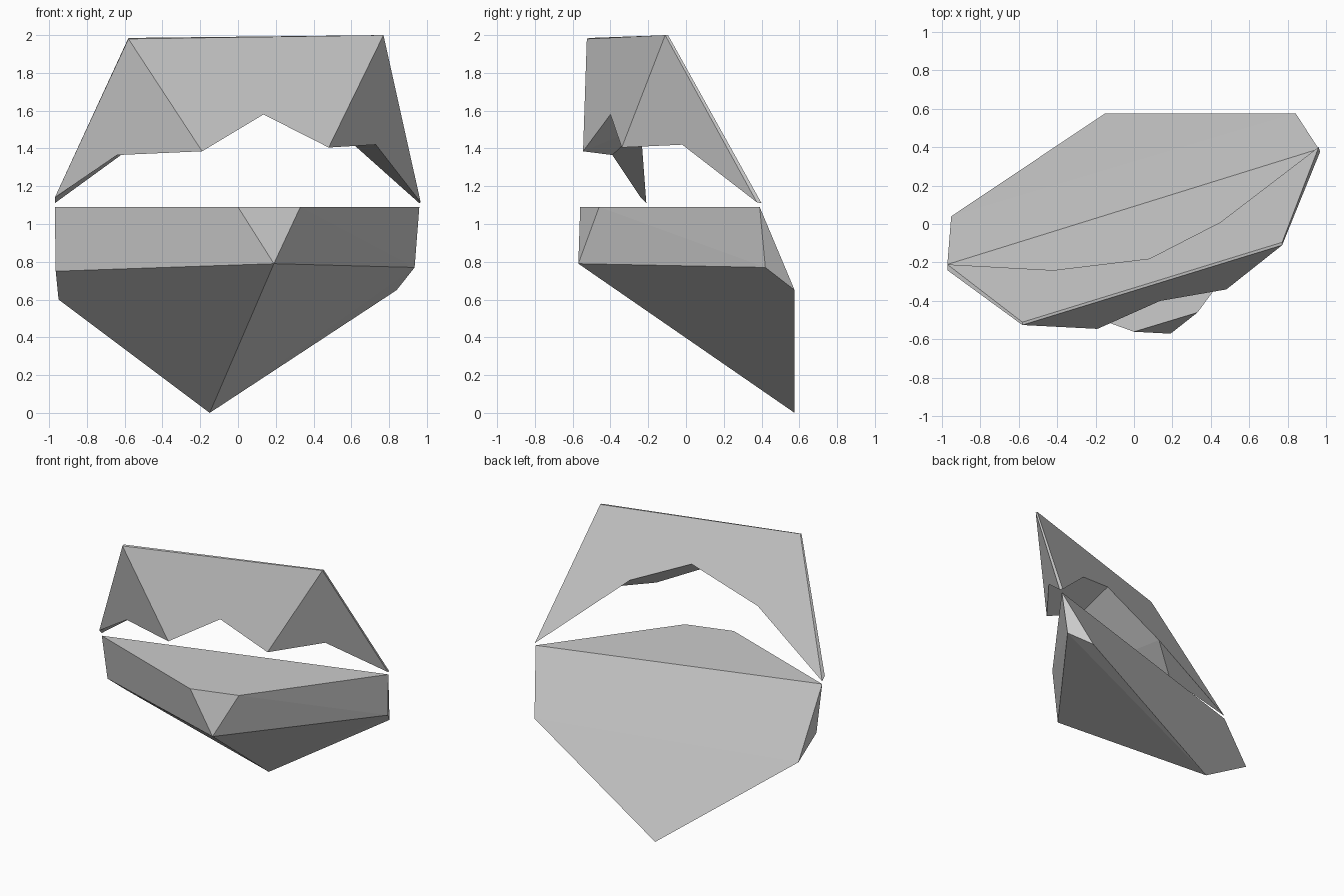
import bpy
import bmesh

start_cube = bpy.data.objects.get("Cube")
if start_cube:
    bpy.data.objects.remove(start_cube, do_unlink=True)

# One plain grey for the whole stone
stone = bpy.data.materials.new("stone_grey")
stone.use_nodes = True
stone.diffuse_color = (0.6, 0.6, 0.6, 1)
stone.node_tree.nodes["Principled BSDF"].inputs["Base Color"].default_value = (0.6, 0.6, 0.6, 1)


def finish(name, bm):
    """Tidy the mesh, then link it as a flat shaded object."""
    bmesh.ops.recalc_face_normals(bm, faces=bm.faces[:])
    mesh = bpy.data.meshes.new(name)
    bm.to_mesh(mesh)
    bm.free()
    mesh.materials.append(stone)
    obj = bpy.data.objects.new(name, mesh)
    bpy.context.collection.objects.link(obj)
    return obj


def hull_part(name, corners):
    """Convex faceted block, with coplanar triangles merged."""
    bm = bmesh.new()
    for corner in corners:
        bm.verts.new(corner)
    bmesh.ops.convex_hull(bm, input=bm.verts[:])
    bmesh.ops.dissolve_limit(bm, angle_limit=0.02, verts=bm.verts[:], edges=bm.edges[:])
    return finish(name, bm)


def faceted_part(name, corners, facets):
    """Block made from named corners; each facet lists its corner names."""
    bm = bmesh.new()
    verts = {key: bm.verts.new(co) for key, co in corners.items()}
    for facet in facets:
        bm.faces.new([verts[key] for key in facet.split()])
    return finish(name, bm)


# Lower block: flat top, slanted back, pointed foot
hull_part("lower_shard", [
    (-0.97, -0.21, 1.09), (0, -0.56, 1.09), (0.33, -0.46, 1.09), (0.96, 0.39, 1.09),
    (0.19, -0.57, 0.79), (-0.965, -0.15, 0.75), (-0.95, 0.04, 0.6),
    (-0.15, 0.575, 0), (0.84, 0.575, 0.65), (0.935, 0.42, 0.77),
])

# Upper block: arched shell with a jagged lower rim
upper_corners = {
    # front rim, from one tip to the other
    "tip_a": (-0.97, -0.24, 1.14),
    "rim_a": (-0.64, -0.39, 1.365),
    "fang_a": (-0.19, -0.545, 1.385),
    "notch": (0.135, -0.4, 1.58),
    "fang_b": (0.48, -0.34, 1.405),
    "rim_b": (0.73, -0.02, 1.42),
    "tip_b": (0.967, 0.375, 1.115),
    # crown
    "crown_a": (-0.58, -0.525, 1.98),
    "crown_b": (0.77, -0.11, 2),
    # slanted back plane
    "back_tip_a": (-0.97, -0.21, 1.11),
    "arch_a": (-0.42, -0.24, 1.51),
    "arch_top": (0.08, -0.18, 1.71),
    "arch_b": (0.45, 0.01, 1.565),
    "back_tip_b": (0.96, 0.4, 1.11),
    "back_crown_a": (-0.58, -0.51, 1.985),
    "back_crown_b": (0.77, -0.095, 2),
}
faceted_part("upper_shard", upper_corners, [
    # front facets
    "crown_a tip_a rim_a fang_a",
    "crown_a fang_a notch fang_b crown_b",
    "crown_b fang_b rim_b tip_b",
    # back facet
    "back_tip_a arch_a arch_top arch_b back_tip_b back_crown_b back_crown_a",
    # thin outer edge
    "tip_a crown_a back_crown_a back_tip_a",
    "crown_a crown_b back_crown_b back_crown_a",
    "crown_b tip_b back_tip_b back_crown_b",
    # underside of the arch
    "tip_a back_tip_a arch_a rim_a",
    "rim_a arch_a fang_a",
    "fang_a arch_a arch_top notch",
    "notch arch_top arch_b fang_b",
    "fang_b arch_b rim_b",
    "rim_b arch_b back_tip_b tip_b",
])
